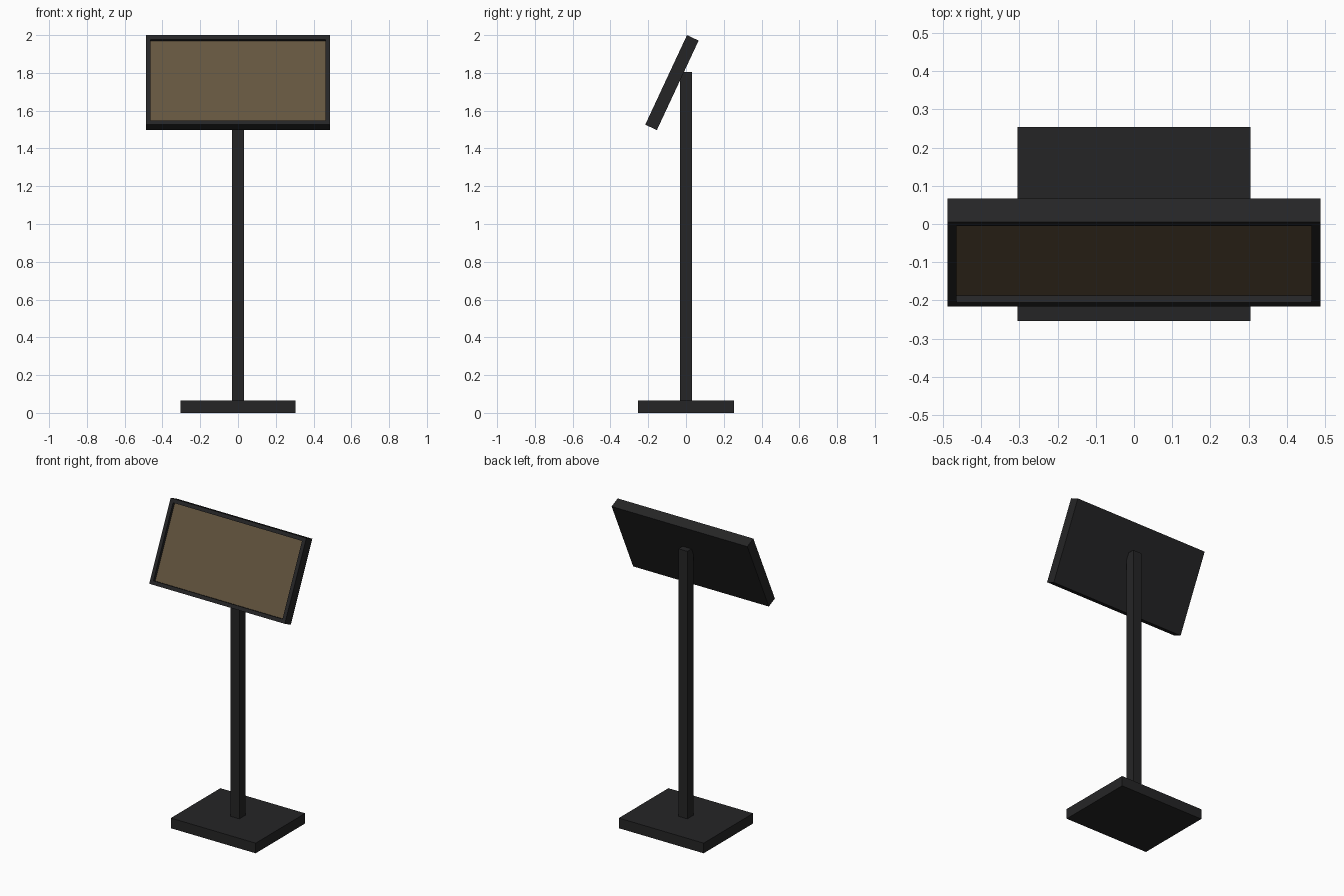
import bpy, bmesh, math
from mathutils import Matrix

if "Cube" in bpy.data.objects:
    bpy.data.objects.remove(bpy.data.objects["Cube"])


def material(name, color):
    m = bpy.data.materials.new(name)
    m.diffuse_color = (*color, 1)
    m.use_nodes = True
    m.node_tree.nodes["Principled BSDF"].inputs["Base Color"].default_value = m.diffuse_color
    return m


black = material("matte black", (0.0185, 0.0185, 0.0193))
tan = material("dark tan", (0.127, 0.091, 0.050))


def finish(bm, name, mats):
    mesh = bpy.data.meshes.new(name)
    bm.to_mesh(mesh)
    bm.free()
    for m in mats:
        mesh.materials.append(m)
    ob = bpy.data.objects.new(name, mesh)
    bpy.context.collection.objects.link(ob)
    return ob


def box(size, center):
    bm = bmesh.new()
    bmesh.ops.create_cube(bm, size=1, matrix=Matrix.Translation(center) @ Matrix.Diagonal((*size, 1)))
    return bm


# Base plate and upright post
finish(box((0.61, 0.508, 0.066), (0, 0, 0.033)), "base_plate", [black])
finish(box((0.064, 0.064, 1.745), (0, 0, 0.9325)), "post", [black])

# Tilted sign panel with a recessed display face
bm = box((0.976, 0.068, 0.523), (0, 0, 0))
bm.normal_update()
front = min(bm.faces, key=lambda f: f.normal.y)
bmesh.ops.inset_region(bm, faces=[front], thickness=0.034)
rim = list(front.verts)
walls = bmesh.ops.extrude_discrete_faces(bm, faces=[front])
display = walls["faces"][0]
bmesh.ops.translate(bm, verts=display.verts, vec=(0, 0.02, 0))
display.material_index = 1
bmesh.ops.recalc_face_normals(bm, faces=bm.faces)
panel = finish(bm, "sign_panel", [black, tan])
panel.location = (0, -0.0745, 1.7485)
panel.rotation_euler.x = math.radians(-25)
